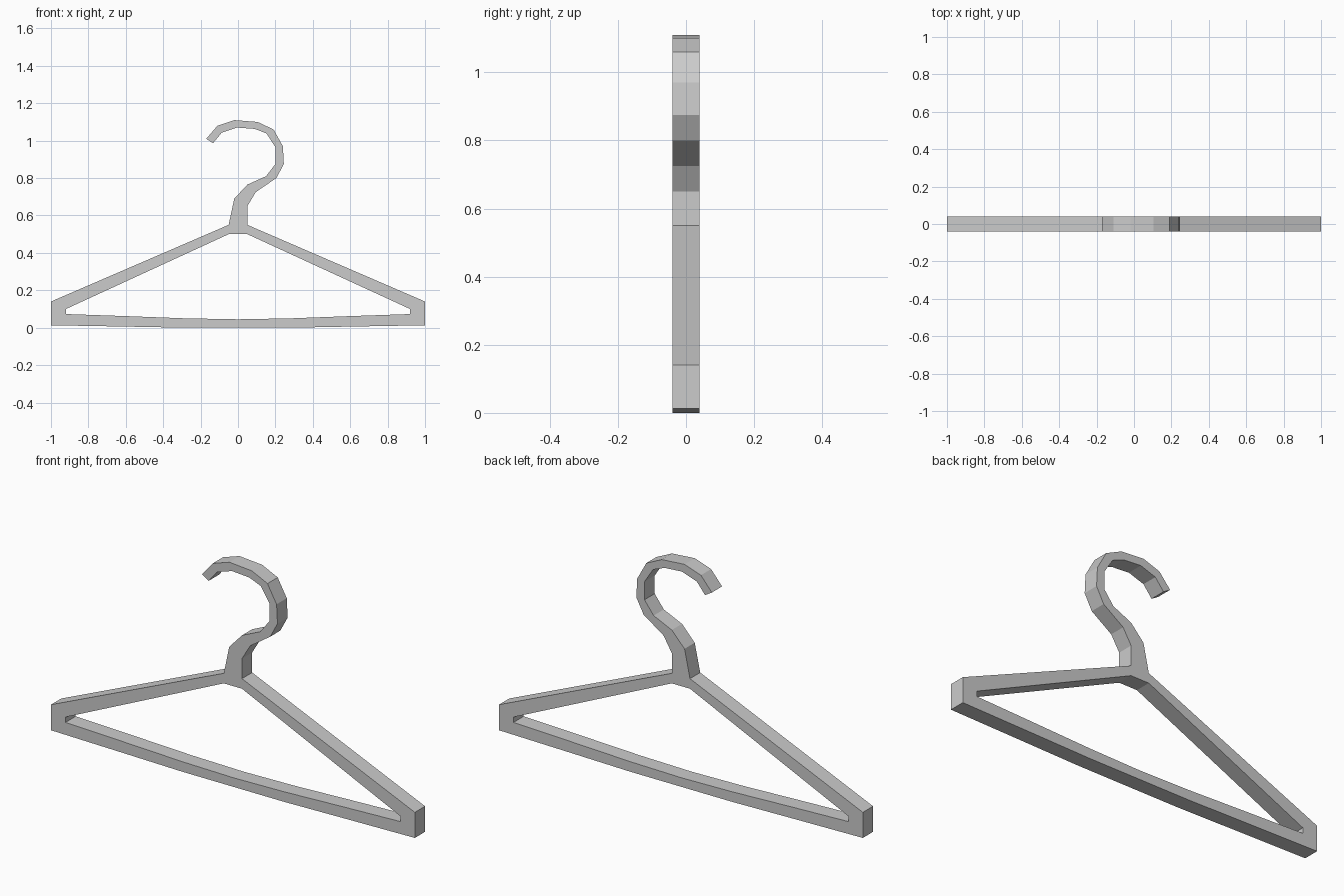
import bpy, bmesh

if "Cube" in bpy.data.objects:
    bpy.data.objects.remove(bpy.data.objects["Cube"])

HALF_DEPTH = 0.04

# (outer x, outer z, inner x, inner z) down the right half of the frame
right_half = [
    (0.05, 0.55, 0.05, 0.50),
    (1.00, 0.14, 0.92, 0.10),
    (1.00, 0.013, 0.92, 0.073),
    (0.60, 0.006, 0.60, 0.062),
    (0.28, 0.00, 0.28, 0.050),
]
left_half = [(-a, b, -c, d) for a, b, c, d in reversed(right_half)]
frame = right_half + [(0.0, 0.0, 0.0, 0.045)] + left_half

# (right/outer x, z, left/inner x, z) from the neck up round the hook
hook = [
    (0.05, 0.55, -0.05, 0.55),
    (0.05, 0.65, -0.02, 0.69),
    (0.095, 0.725, 0.05, 0.765),
    (0.205, 0.80, 0.15, 0.81),
    (0.245, 0.875, 0.20, 0.875),
    (0.24, 0.97, 0.20, 0.965),
    (0.19, 1.06, 0.153, 1.038),
    (0.105, 1.10, 0.09, 1.063),
    (-0.02, 1.11, -0.005, 1.07),
    (-0.11, 1.08, -0.087, 1.043),
    (-0.17, 1.01, -0.133, 0.987),
]


def add_strip(bm, pairs, closed=False):
    """Flat band of quads on the front plane."""
    rows = [(bm.verts.new((a, -HALF_DEPTH, b)), bm.verts.new((c, -HALF_DEPTH, d)))
            for a, b, c, d in pairs]
    ends = rows[1:] + rows[:1] if closed else rows[1:]
    for (a, b), (c, d) in zip(rows, ends):
        bm.faces.new((a, b, d, c))


# Frame ring and hook welded at the neck, then extruded to thickness
bm = bmesh.new()
add_strip(bm, frame, closed=True)
add_strip(bm, hook)
bmesh.ops.remove_doubles(bm, verts=bm.verts[:], dist=0.001)
bmesh.ops.recalc_face_normals(bm, faces=bm.faces[:])
extruded = bmesh.ops.extrude_face_region(bm, geom=bm.faces[:], use_keep_orig=True)
bmesh.ops.translate(bm, vec=(0, 2 * HALF_DEPTH, 0),
                    verts=[g for g in extruded["geom"] if isinstance(g, bmesh.types.BMVert)])
bmesh.ops.recalc_face_normals(bm, faces=bm.faces[:])

mesh = bpy.data.meshes.new("coat_hanger")
bm.to_mesh(mesh)
bm.free()
bpy.context.collection.objects.link(bpy.data.objects.new("coat_hanger", mesh))
